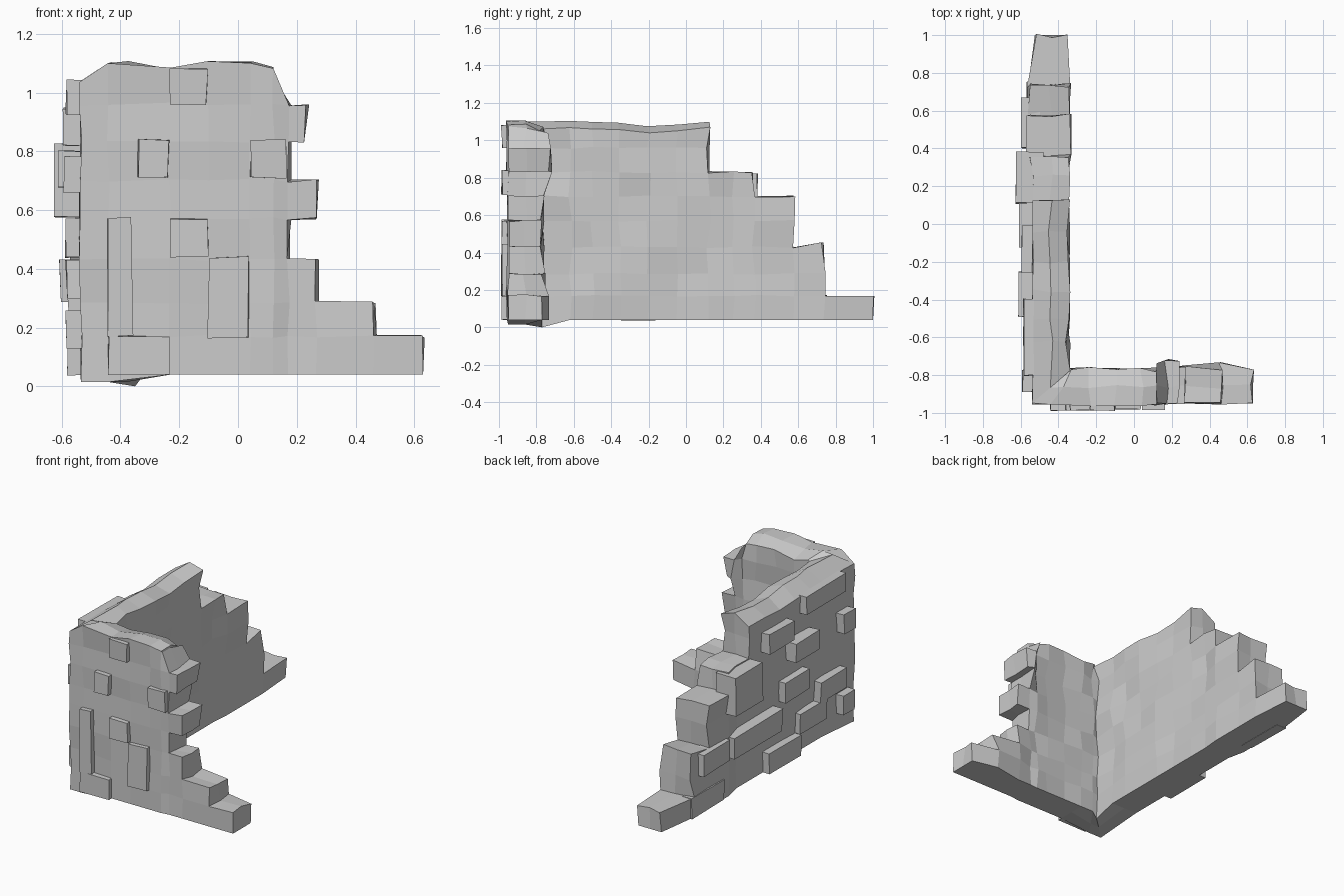
import bpy, bmesh, random
from mathutils import Vector

if "Cube" in bpy.data.objects:
    bpy.data.objects.remove(bpy.data.objects["Cube"])

random.seed(4)
R = lambda a: random.uniform(-a, a)

ROWS = [0.04, 0.17, 0.285, 0.43, 0.57, 0.70, 0.83, 0.96, 1.1]
X_OUT, X_IN = -0.535, -0.35     # side wall faces
Y_OUT, Y_IN = -0.95, -0.77      # front wall faces


def finish(bm, name):
    bmesh.ops.recalc_face_normals(bm, faces=bm.faces)
    me = bpy.data.meshes.new(name)
    bm.to_mesh(me)
    bm.free()
    bpy.context.collection.objects.link(bpy.data.objects.new(name, me))


def add_wall(bm, cols, ends, tops, drop, place):
    """Stepped wall of grid cells: ends[row] is the last column reached by that course."""
    cells = {(i, j) for j, e in enumerate(ends) for i in range(e)}
    verts = {}

    def v(i, j, k):
        if (i, j, k) not in verts:
            d = drop if i else (0.06, 0, 0.04)   # both walls share the corner
            z = ROWS[j] if j < len(ROWS) - 1 else tops[i] - d[k]
            verts[i, j, k] = bm.verts.new(place(i, k, cols[i], z))
        return verts[i, j, k]

    for i, j in sorted(cells):
        for k in (0, 2):
            bm.faces.new([v(i, j, k), v(i + 1, j, k), v(i + 1, j + 1, k), v(i, j + 1, k)])
        for di, dj, a, b in ((1, 0, (1, 0), (1, 1)), (0, 1, (0, 1), (1, 1)), (0, -1, (0, 0), (1, 0))):
            if (i + di, j + dj) in cells:
                continue
            for k in (0, 1):
                bm.faces.new([v(i + a[0], j + a[1], k), v(i + b[0], j + b[1], k),
                              v(i + b[0], j + b[1], k + 1), v(i + a[0], j + a[1], k + 1)])


def mix(a, b, k):
    return a + (b - a) * k / 2


def front_place(i, k, u, z):
    x = mix(X_OUT, X_IN, k) if i == 0 else u
    y = mix(Y_OUT, Y_IN, k)
    if i == 1:                   # column beside the corner, slanted through the wall
        x += 0.06 * k
    if 2 <= i < 6 and k == 0:
        y -= 0.008
    if 6 <= i < 9 and k == 2:
        y += random.uniform(-0.01, 0.05)
    if i == 7 and z > 0.8:
        x -= 0.035
    if i == 6 and z > 1.0:
        x -= 0.045
    return (x, y, z)


def side_place(i, k, u, z):
    y = mix(Y_OUT, Y_IN, k) if i == 0 else u
    x = mix(X_OUT, X_IN, k)
    if 8 <= i < 11:
        x += (-0.025, 0, 0.01)[k]
    if i == 11:
        x += (0.01, 0, -0.01)[k]
    if i == 10 and z > 0.4:      # sloping top of a broken step
        z += 0.025
    return (x, y, z)


# Ruined corner: two walls welded at a mitred corner
bm = bmesh.new()
add_wall(bm, [X_OUT, -0.44, -0.23, -0.1, 0.04, 0.12, 0.17, 0.265, 0.46, 0.63],
         [9, 8, 7, 6, 7, 6, 7, 6],
         [1.1, 1.105, 1.08, 1.105, 1.105, 1.085, 1.07, 1, 1, 1], (0, 0, 0.03), front_place)
add_wall(bm, [Y_OUT, -0.62, -0.5, -0.35, -0.2, -0.05, 0.12, 0.25, 0.365, 0.575, 0.735, 1.0],
         [11, 10, 10, 9, 9, 8, 6, 6],
         [1.1, 1.105, 1.1, 1.09, 1.08, 1.09, 1.1, 1, 1, 1, 1, 1], (0.06, 0, 0.035), side_place)
bmesh.ops.remove_doubles(bm, verts=bm.verts, dist=0.002)
# Weathered surface; the footing stays level except at the corner
for w in bm.verts:
    c = w.co
    if c.z < 0.05:
        if c.x < -0.34 and c.y < -0.75:
            c.z = 0.0 if c.y > -0.8 else 0.015
        continue
    outer = c.y < Y_OUT + 0.01 or abs(c.x - X_OUT) < 0.01
    a = 0.006 if outer else 0.013
    c += Vector((R(a), R(a), R(0.006)))
    c.z = min(c.z, 1.107)
finish(bm, "ruined_corner_wall")


def bricks(name, boxes):
    """Protruding stones, each given as (min corner, max corner)."""
    bm = bmesh.new()
    for lo, hi in boxes:
        for w in bmesh.ops.create_cube(bm, size=1)["verts"]:
            w.co = Vector([(hi[n] if w.co[n] > 0 else lo[n]) for n in range(3)])
            w.co += Vector((R(0.005), R(0.005), R(0.004)))
    finish(bm, name)


# Stones standing out of the front face: x0, x1, z0, z1
front = [(-0.34, -0.235, 0.71, 0.84), (0.04, 0.165, 0.71, 0.84), (-0.23, -0.105, 0.96, 1.08),
         (-0.23, -0.1, 0.44, 0.57), (-0.1, 0.035, 0.165, 0.44), (-0.44, -0.36, 0.17, 0.575),
         (-0.44, -0.235, 0.04, 0.17)]
bricks("front_stones", [((a, -0.985, c), (b, -0.93, d)) for a, b, c, d in front])

# Stones standing out of the left face: y0, y1, z0, z1, outer x
side = [(0.42, 0.75, 0.04, 0.17, -0.57), (-0.35, -0.02, 0.04, 0.17, -0.58),
        (0.4, 0.67, 0.29, 0.43, -0.595), (-0.12, 0.37, 0.29, 0.43, -0.605),
        (-0.62, -0.35, 0.17, 0.3, -0.575), (-0.89, -0.77, 0.13, 0.26, -0.585),
        (-0.42, -0.18, 0.44, 0.57, -0.585), (-0.81, -0.54, 0.3, 0.43, -0.585),
        (-0.26, -0.01, 0.82, 0.945, -0.595), (-0.49, -0.25, 0.68, 0.8, -0.615),
        (-0.8, -0.4, 0.925, 1.04, -0.585), (-0.89, -0.77, 0.66, 0.785, -0.59)]
bricks("side_stones", [((x, a, c), (-0.5, b, d)) for a, b, c, d, x in side])
# Large stone at the broken edge of the side wall
bricks("large_edge_stone", [((-0.625, 0.11, 0.575), (-0.48, 0.38, 0.825))])
